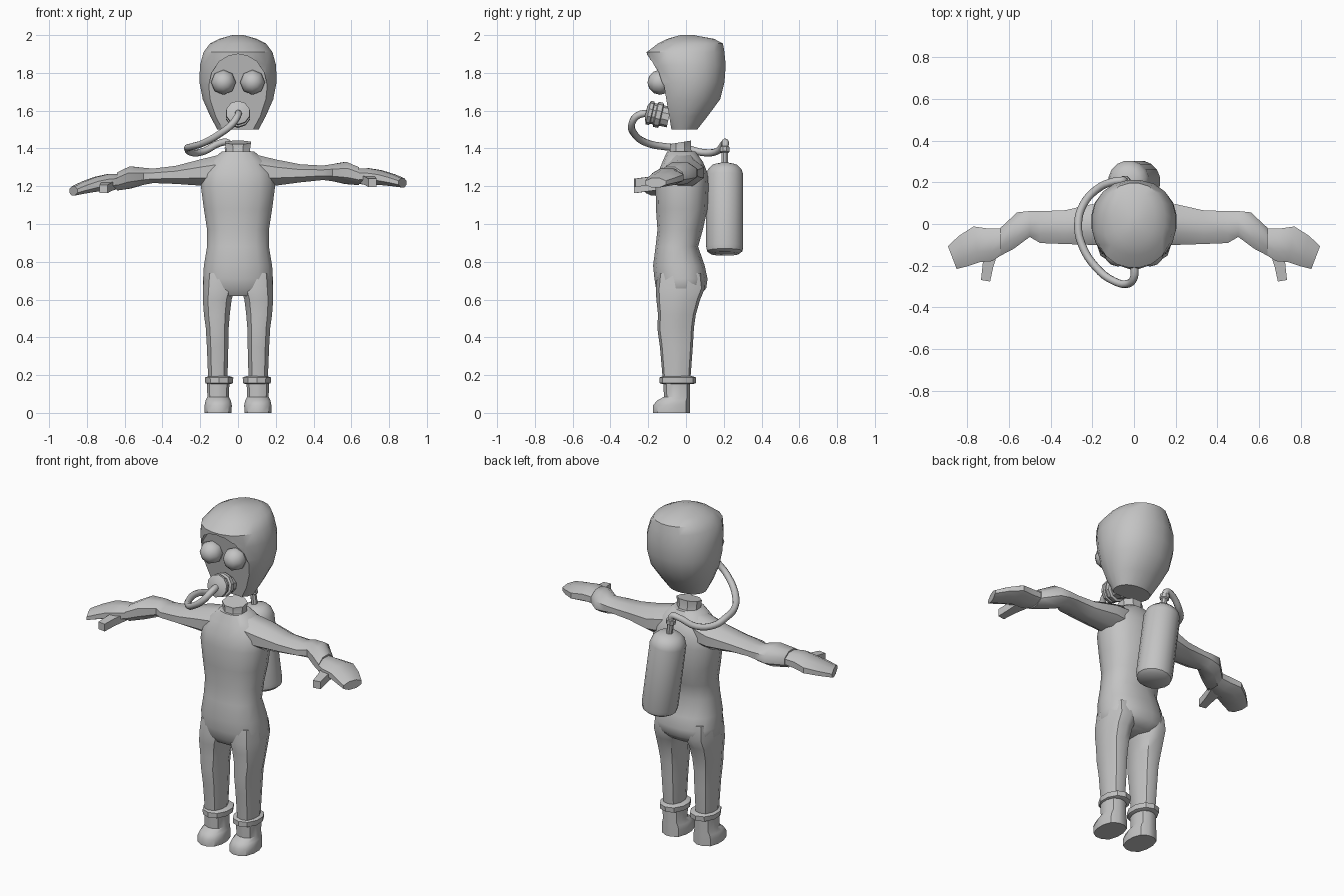
import bpy, bmesh, math
from mathutils import Vector, Matrix

grey = bpy.data.materials.new("plain_grey")
grey.diffuse_color = (0.55, 0.55, 0.55, 1)


def finish(ob, angle=40):
    ob.data.materials.clear()
    ob.data.materials.append(grey)
    bpy.ops.object.select_all(action='DESELECT')
    ob.select_set(True)
    bpy.context.view_layer.objects.active = ob
    if angle:
        bpy.ops.object.shade_smooth_by_angle(angle=math.radians(angle))
    return ob


def from_bmesh(name, bm, angle=40):
    bmesh.ops.recalc_face_normals(bm, faces=bm.faces)
    me = bpy.data.meshes.new(name)
    bm.to_mesh(me)
    bm.free()
    ob = bpy.data.objects.new(name, me)
    bpy.context.collection.objects.link(ob)
    return finish(ob, angle)


def loft(name, rings, n=12, power=2.0, angle=40):
    """Skin superellipse rings given as (centre, half axis u, half axis v)."""
    bm = bmesh.new()
    loops = []
    for c, u, v in rings:
        loop = []
        for i in range(n):
            a = 2 * math.pi * (i + 0.5) / n
            p, q = math.cos(a), math.sin(a)
            k = (abs(p) ** power + abs(q) ** power) ** (-1 / power)
            loop.append(bm.verts.new(Vector(c) + Vector(u) * p * k + Vector(v) * q * k))
        loops.append(loop)
    for a, b in zip(loops, loops[1:]):
        for i in range(n):
            j = (i + 1) % n
            bm.faces.new((a[i], a[j], b[j], b[i]))
    bm.faces.new(loops[0])
    bm.faces.new(loops[-1])
    return from_bmesh(name, bm, angle)


def upright(rows):
    """Rows of (z, x centre, half width, y front, y back) to horizontal rings."""
    return [((x, (f + b) / 2, z), (w, 0, 0), (0, (b - f) / 2, 0)) for z, x, w, f, b in rows]


def lathe(name, profile, n, matrix, angle=40):
    rings = [(matrix @ Vector((0, 0, z)), matrix.to_3x3() @ Vector((r, 0, 0)),
              matrix.to_3x3() @ Vector((0, r, 0))) for r, z in profile]
    return loft(name, rings, n, 2.0, angle)


# Torso and neck
loft("torso", upright([
    (0.62, 0, 0.15, -0.13, 0.07), (0.66, 0, 0.188, -0.16, 0.108), (0.71, 0, 0.186, -0.168, 0.115),
    (0.78, 0, 0.182, -0.175, 0.10), (0.88, 0, 0.165, -0.162, 0.065), (0.97, 0, 0.165, -0.152, 0.09),
    (1.08, 0, 0.182, -0.16, 0.115), (1.20, 0, 0.198, -0.162, 0.12), (1.27, 0, 0.19, -0.15, 0.115),
    (1.33, 0, 0.15, -0.125, 0.09), (1.385, 0, 0.085, -0.10, 0.05)]), 16, 2.5, 50)
loft("neck", [((0, -0.035, 1.35), (0.08, 0, 0), (0, 0.075, 0.02)),
              ((0, -0.03, 1.39), (0.068, 0, 0), (0, 0.06, 0.01)),
              ((0, -0.03, 1.432), (0.074, 0, 0), (0, 0.06, 0.01))], 8, 2, 30)

# Hood, with the face opening cut into its front
hood = loft("hood", upright([
    (1.50, 0, 0.11, -0.098, 0.06), (1.57, 0, 0.148, -0.135, 0.115), (1.66, 0, 0.188, -0.165, 0.182),
    (1.75, 0, 0.206, -0.18, 0.205), (1.84, 0, 0.203, -0.20, 0.212), (1.91, 0, 0.184, -0.21, 0.205),
    (1.955, 0, 0.15, -0.15, 0.197), (1.98, 0, 0.10, -0.10, 0.15), (2.0, 0, 0.03, -0.03, 0.04)]),
    20, 2.2, 55)
half = [(0.05, 1.89), (0.10, 1.86), (0.14, 1.80), (0.16, 1.71), (0.15, 1.64), (0.095, 1.48)]
outline = [(0, 1.90)] + half + [(-x, z) for x, z in reversed(half)]
bm = bmesh.new()
front = [bm.verts.new((x, -0.5, z)) for x, z in outline]
back = [bm.verts.new((x, -0.145 + (1.9 - z) * 0.17, z)) for x, z in outline]
bm.faces.new(front)
bm.faces.new(back)
for i in range(len(front)):
    j = (i + 1) % len(front)
    bm.faces.new((front[i], front[j], back[j], back[i]))
cutter = from_bmesh("face_cutter", bm, 0)
cutter.hide_render = True
mod = hood.modifiers.new("face_opening", 'BOOLEAN')
mod.operation, mod.solver, mod.object = 'DIFFERENCE', 'EXACT', cutter
bpy.context.view_layer.objects.active = hood
bpy.ops.object.modifier_apply(modifier=mod.name)
bpy.data.objects.remove(cutter)
finish(hood, 40)

# Goggle eyes
for s, side in ((-1, "left"), (1, "right")):
    bm = bmesh.new()
    bmesh.ops.create_uvsphere(bm, u_segments=8, v_segments=6, radius=0.066,
                              matrix=Matrix.Translation((s * 0.077, -0.138, 1.75))
                              @ Matrix.Rotation(math.pi / 2, 4, 'X'))
    from_bmesh(side + "_eye", bm, 60)

# Mouthpiece, stepped and pointing forward and slightly up
mouth = Matrix.Translation((0, -0.09, 1.565)) @ Matrix.Rotation(math.radians(77), 4, 'X')
lathe("mouthpiece", [(0.055, 0), (0.055, 0.04), (0.068, 0.045), (0.068, 0.07), (0.056, 0.075),
                     (0.056, 0.09), (0.064, 0.094), (0.064, 0.112), (0.03, 0.125)], 10, mouth, 30)

# Air tank leaning sideways, with its valve
tank = Matrix.Translation((0, 0.205, 1.08)) @ Matrix.Rotation(-0.14, 4, 'Y')
lathe("air_tank", [(0.075, -0.24), (0.095, -0.225), (0.10, -0.20), (0.10, 0.18), (0.09, 0.21),
                   (0.065, 0.235), (0.025, 0.245)], 16, tank, 40)
lathe("tank_valve", [(0.018, 0.23), (0.018, 0.30), (0.027, 0.305), (0.027, 0.33), (0.018, 0.335)],
      8, tank, 35)

# Air hose
cu = bpy.data.curves.new("air_hose", 'CURVE')
cu.dimensions = '3D'
cu.bevel_depth, cu.bevel_resolution, cu.resolution_u = 0.019, 2, 4
cu.use_fill_caps = True
path = [(0, -0.19, 1.588), (0, -0.255, 1.575), (-0.03, -0.287, 1.53), (-0.10, -0.272, 1.475),
        (-0.18, -0.21, 1.43), (-0.25, -0.10, 1.408), (-0.268, 0, 1.40), (-0.245, 0.09, 1.378),
        (-0.18, 0.165, 1.385), (-0.09, 0.205, 1.43), (-0.055, 0.208, 1.43), (-0.046, 0.206, 1.395)]
sp = cu.splines.new('BEZIER')
sp.bezier_points.add(len(path) - 1)
for p, co in zip(sp.bezier_points, path):
    p.co = co
    p.handle_left_type = p.handle_right_type = 'AUTO'
hose = bpy.data.objects.new("air_hose", cu)
bpy.context.collection.objects.link(hose)
bpy.ops.object.select_all(action='DESELECT')
hose.select_set(True)
bpy.context.view_layer.objects.active = hose
bpy.ops.object.convert(target='MESH')
finish(bpy.context.view_layer.objects.active, 60)

# Arm rings: front x, front y, back x, back y, top z, bottom z
arm = [(0.08, -0.11, 0.08, 0.08, 1.375, 1.19), (0.20, -0.105, 0.20, 0.10, 1.345, 1.20),
       (0.33, -0.10, 0.33, 0.07, 1.31, 1.21), (0.45, -0.095, 0.45, 0.065, 1.295, 1.215),
       (0.50, -0.065, 0.50, 0.065, 1.30, 1.205), (0.58, -0.125, 0.56, 0.06, 1.308, 1.185),
       (0.64, -0.155, 0.64, -0.015, 1.275, 1.175)]
hand = [(0.62, -0.14, 0.63, -0.02, 1.265, 1.185), (0.68, -0.18, 0.70, -0.02, 1.265, 1.175),
        (0.74, -0.185, 0.77, -0.01, 1.25, 1.17), (0.80, -0.205, 0.84, -0.055, 1.225, 1.16),
        (0.85, -0.217, 0.893, -0.105, 1.20, 1.15)]

for s, side in ((-1, "left"), (1, "right")):
    def lift(x):
        return 0.045 * max(0, x - 0.2) / 0.7 if s > 0 else 0

    def limb(rows):
        return [((s * (a + c) / 2, (b + d) / 2, (t + u) / 2 + lift((a + c) / 2)),
                 (s * (c - a) / 2, (d - b) / 2, 0), (0, 0, (t - u) / 2)) for a, b, c, d, t, u in rows]

    loft(side + "_arm", limb(arm), 8, 2.4, 45)
    loft(side + "_hand", limb(hand), 8, 3.0, 40)
    loft(side + "_thumb", [((s * x, y, z + lift(x)), (s * w, 0.004, 0), (0, 0, 0.024))
                           for x, y, z, w in ((0.685, -0.12, 1.205, 0.04), (0.70, -0.20, 1.195, 0.028),
                                              (0.712, -0.272, 1.185, 0.024))], 4, 8, 30)
    # Leg, cuff and boot
    loft(side + "_leg", upright([(z, s * x, w, f, b) for z, x, w, f, b in (
        (0.15, 0.107, 0.05, -0.12, 0.02), (0.20, 0.107, 0.053, -0.125, 0.025),
        (0.35, 0.108, 0.058, -0.138, 0.036), (0.45, 0.11, 0.062, -0.152, 0.042),
        (0.52, 0.112, 0.070, -0.148, 0.052), (0.60, 0.110, 0.078, -0.157, 0.075),
        (0.66, 0.10, 0.088, -0.16, 0.10), (0.74, 0.10, 0.08, -0.15, 0.09))]), 10, 2.5, 45)
    loft(side + "_cuff", upright([(z, s * 0.1, w, f, b) for z, w, f, b in (
        (0.153, 0.065, -0.125, 0.04), (0.158, 0.076, -0.14, 0.052),
        (0.187, 0.078, -0.14, 0.054), (0.194, 0.06, -0.125, 0.035))]), 10, 2.2, 30)
    loft(side + "_boot", upright([(z, s * 0.105, w, f, b) for z, w, f, b in (
        (0.0, 0.072, -0.175, 0.022), (0.04, 0.073, -0.175, 0.022), (0.065, 0.068, -0.155, 0.022),
        (0.085, 0.058, -0.118, 0.022), (0.16, 0.06, -0.12, 0.022))]), 12, 2.6, 40)
